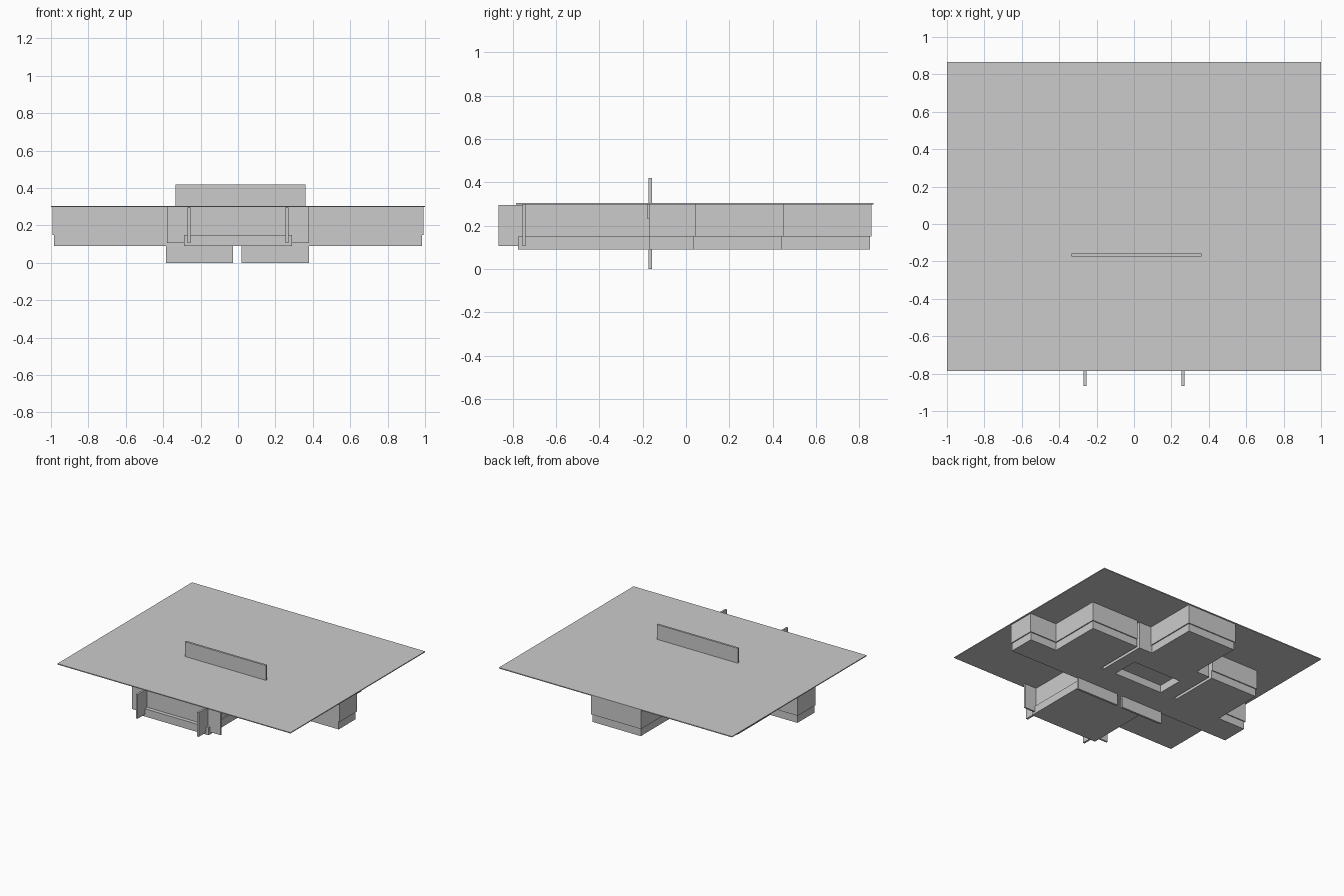
import bpy
import bmesh

if "Cube" in bpy.data.objects:
    bpy.data.objects.remove(bpy.data.objects["Cube"])

grey = bpy.data.materials.new("plain_grey")
grey.diffuse_color = (0.6, 0.6, 0.6, 1)
grey.use_nodes = True
grey.node_tree.nodes["Principled BSDF"].inputs["Base Color"].default_value = grey.diffuse_color


def finish(name, bm):
    bmesh.ops.recalc_face_normals(bm, faces=bm.faces)
    mesh = bpy.data.meshes.new(name)
    bm.to_mesh(mesh)
    bm.free()
    mesh.materials.append(grey)
    ob = bpy.data.objects.new(name, mesh)
    bpy.context.collection.objects.link(ob)
    return ob


def box(name, x, y, z):
    bm = bmesh.new()
    bmesh.ops.create_cube(bm, size=1)
    for v in bm.verts:
        v.co = [a + (b - a) * (c + 0.5) for (a, b), c in zip((x, y, z), v.co)]
    return finish(name, bm)


def storey(name, half, z0, z1):
    """Extrude a plan given by its right half, mirrored across x = 0."""
    bm = bmesh.new()
    plan = half + [(-x, y) for x, y in reversed(half)]
    face = bm.faces.new([bm.verts.new((x, y, z0)) for x, y in plan])
    new = bmesh.ops.extrude_face_region(bm, geom=[face])["geom"]
    top = [v for v in new if isinstance(v, bmesh.types.BMVert)]
    bmesh.ops.translate(bm, vec=(0, 0, z1 - z0), verts=top)
    return finish(name, bm)


def plan(porch_x, porch_y, e):
    """Stepped plan with a narrow slot beside the core, grown by e."""
    return [(porch_x, porch_y), (porch_x, -0.17), (0.983 + e, -0.17),
            (0.983 + e, 0.038 + e), (0.75 + e, 0.038 + e),
            (0.75 + e, 0.443 + e), (0.345, 0.443 + e), (0.345, 0.05),
            (0.322, 0.05), (0.322, 0.443), (0.207 + e, 0.443),
            (0.207 + e, 0.85 + e)]


# Foundation with a shallow square recess underneath
foundation = storey("foundation", plan(0.29, -0.775, 0), 0.09, 0.15)
cutter = box("recess_cutter", (-0.2, 0.217), (0.055, 0.265), (0.05, 0.148))
cutter.hide_render = True
cutter.hide_set(True)
cut = foundation.modifiers.new("recess", 'BOOLEAN')
cut.operation = 'DIFFERENCE'
cut.object = cutter
cut.solver = 'EXACT'

# Walls overhang the foundation slightly
storey("walls", plan(0.28, -0.745, 0.008), 0.15, 0.298)

# Flat roof and the upright panel through it
box("roof", (-1, 1), (-0.785, 0.865), (0.298, 0.305))
box("roof_panel", (-0.335, 0.36), (-0.173, -0.157), (0.305, 0.42))

# Hanging panels below the floor
box("lower_panel_left", (-0.385, -0.027), (-0.173, -0.157), (0, 0.09))
box("lower_panel_right", (0.02, 0.38), (-0.173, -0.157), (0, 0.09))

# Front screens, entrance fins and inner corner boards
for side, s in (("left", -1), ("right", 1)):
    def span(a, b):
        return tuple(sorted((s * a, s * b)))
    box("front_screen_" + side, span(0.26, 0.38), (-0.755, -0.742), (0.107, 0.298))
    box("entrance_fin_" + side, span(0.255, 0.27), (-0.865, -0.755), (0.107, 0.295))
    box("corner_board_" + side, span(0.28, 0.385), (-0.178, -0.17), (0.23, 0.298))
